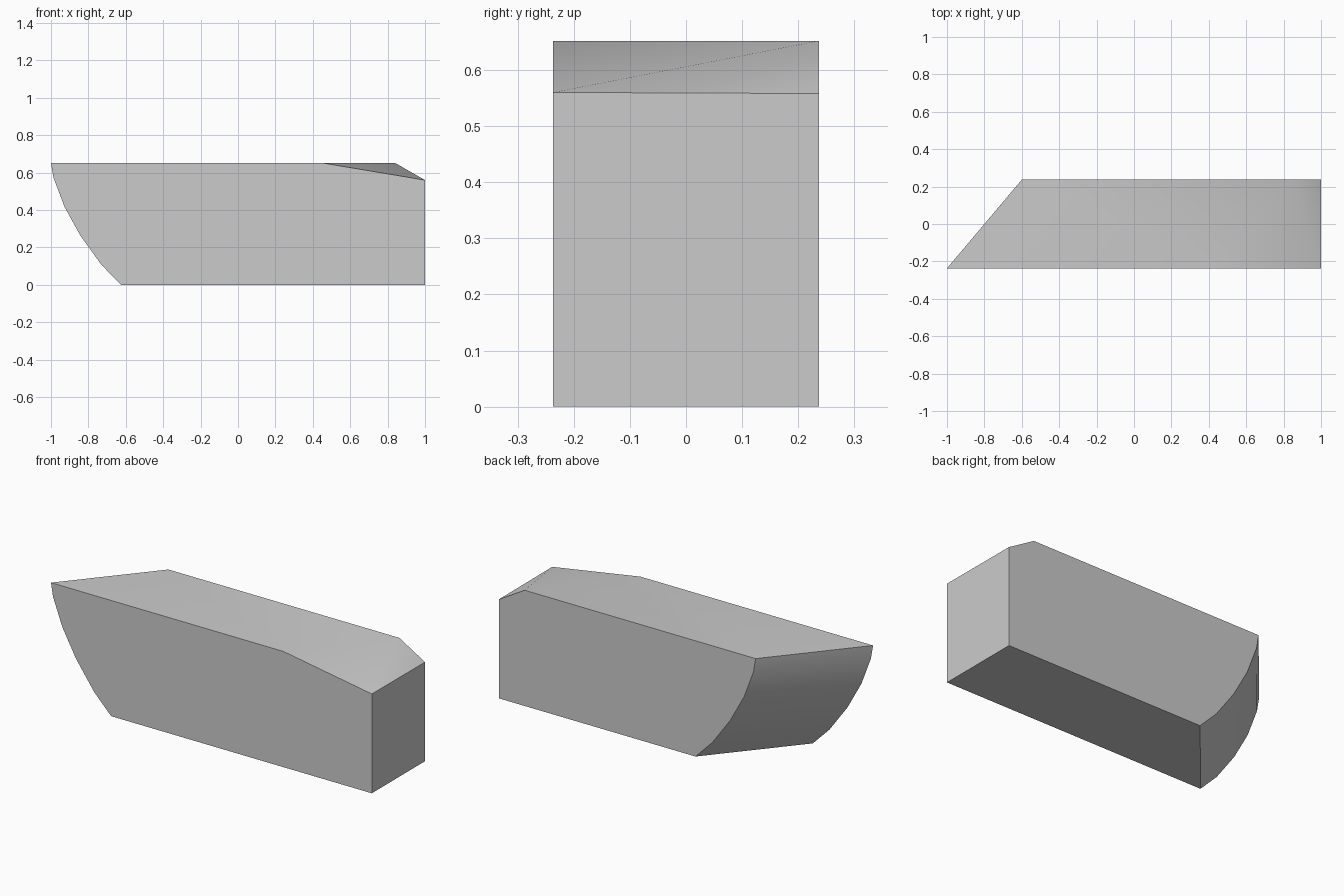
import bpy
import bmesh
import math

cube = bpy.data.objects.get("Cube")
if cube:
    bpy.data.objects.remove(cube, do_unlink=True)

grey = bpy.data.materials.new("plain grey")
grey.use_nodes = True
colour = (0.6, 0.6, 0.6, 1)
grey.diffuse_color = colour
grey.node_tree.nodes["Principled BSDF"].inputs["Base Color"].default_value = colour

HALF, TOP, SKEW = 0.237, 0.652, 0.4
# Curved end, from the top down to the base
curve = [(-1, TOP), (-0.987, 0.575), (-0.928, 0.418), (-0.842, 0.262), (-0.73, 0.107), (-0.625, 0)]

bm = bmesh.new()


def side(y, shift, bevel_x, corner_z):
    """One side outline: curved end, base, square end and sloping corner."""
    outline = [(x + shift, z) for x, z in curve]
    outline += [(1, 0), (1, corner_z), (bevel_x, TOP)]
    return [bm.verts.new((x, y, z)) for x, z in outline]


front = side(-HALF, 0, 0.45, 0.56)
back = side(HALF, SKEW, 0.84, 0.558)
bm.faces.new(front)
bm.faces.new(back[::-1])

# Skin between the two outlines, with the twisted corner split in two
count = len(front)
for i in range(count):
    j = (i + 1) % count
    if i == count - 2:
        bm.faces.new((front[i], back[i], back[j]))
        bm.faces.new((front[i], back[j], front[j]))
    else:
        bm.faces.new((front[i], back[i], back[j], front[j]))
bmesh.ops.recalc_face_normals(bm, faces=bm.faces)

mesh = bpy.data.meshes.new("skewed_block")
bm.to_mesh(mesh)
bm.free()
mesh.materials.append(grey)
block = bpy.data.objects.new("skewed_block", mesh)
bpy.context.collection.objects.link(block)

# Smooth the curved end and the twisted corner, keep other edges sharp
bpy.ops.object.select_all(action="DESELECT")
block.select_set(True)
bpy.context.view_layer.objects.active = block
bpy.ops.object.shade_smooth_by_angle(angle=math.radians(35))
